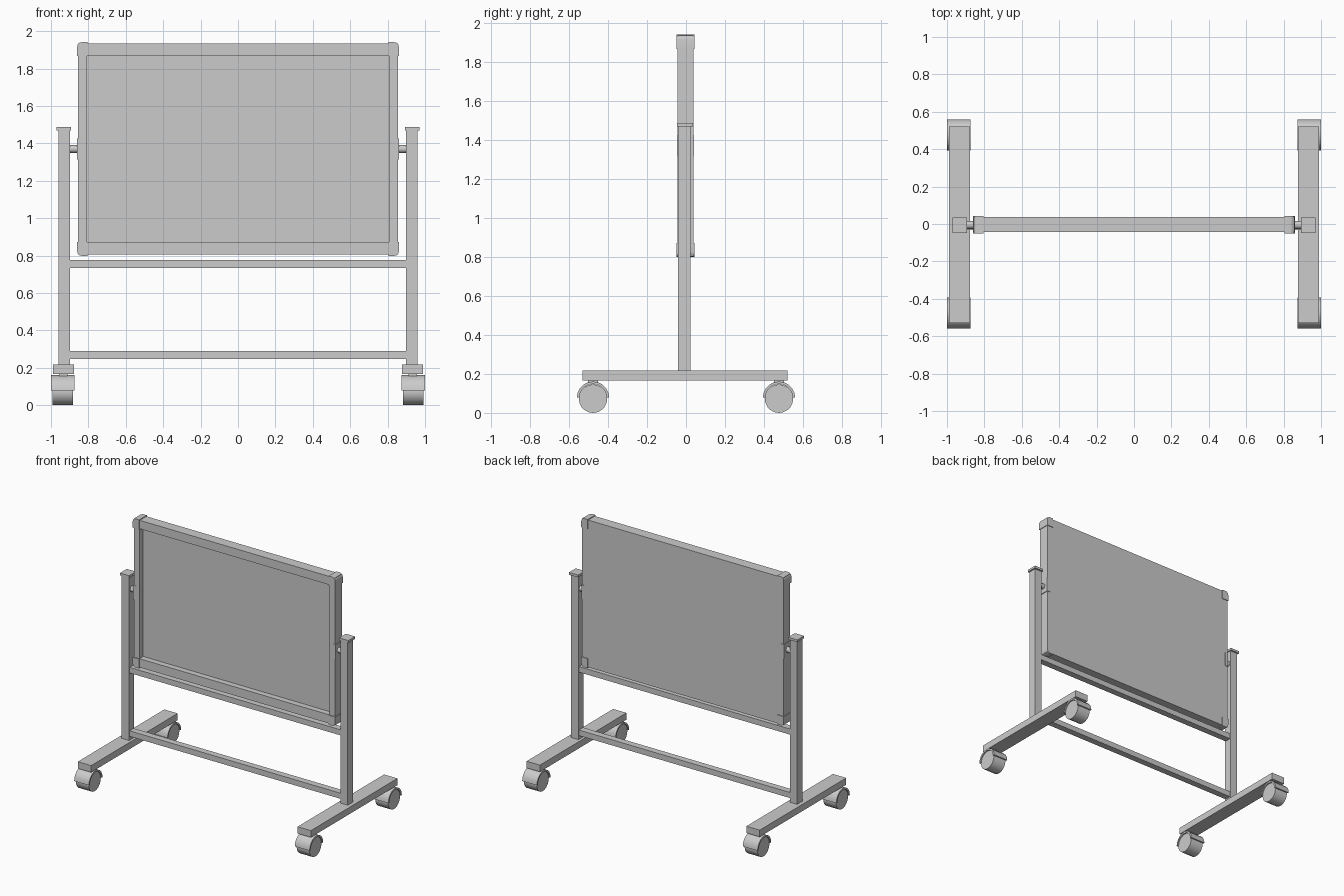
import bpy, bmesh, math
from mathutils import Matrix

if "Cube" in bpy.data.objects:
    bpy.data.objects.remove(bpy.data.objects["Cube"])


def finish(name, bm):
    bmesh.ops.recalc_face_normals(bm, faces=bm.faces)
    me = bpy.data.meshes.new(name)
    bm.to_mesh(me)
    bm.free()
    ob = bpy.data.objects.new(name, me)
    bpy.context.collection.objects.link(ob)
    return ob


def box_bm(x0, x1, y0, y1, z0, z1):
    bm = bmesh.new()
    bmesh.ops.create_cube(bm, size=1)
    bmesh.ops.scale(bm, vec=(x1 - x0, y1 - y0, z1 - z0), verts=bm.verts)
    bmesh.ops.translate(bm, vec=((x0 + x1) / 2, (y0 + y1) / 2, (z0 + z1) / 2), verts=bm.verts)
    return bm


def box(name, *size):
    return finish(name, box_bm(*size))


def cylinder_x(name, r, x0, x1, y, z, sides):
    bm = bmesh.new()
    bmesh.ops.create_cone(bm, cap_ends=True, segments=sides, radius1=r, radius2=r, depth=x1 - x0)
    bmesh.ops.rotate(bm, matrix=Matrix.Rotation(math.pi / 2, 3, 'Y'), verts=bm.verts)
    bmesh.ops.translate(bm, vec=((x0 + x1) / 2, y, z), verts=bm.verts)
    ob = finish(name, bm)
    smooth(ob)
    return ob


def extrude(name, points, direction):
    bm = bmesh.new()
    face = bm.faces.new([bm.verts.new(p) for p in points])
    ext = bmesh.ops.extrude_face_region(bm, geom=[face])
    bmesh.ops.translate(bm, vec=direction, verts=[v for v in ext['geom'] if isinstance(v, bmesh.types.BMVert)])
    return finish(name, bm)


def smooth(ob):
    bpy.ops.object.select_all(action='DESELECT')
    ob.select_set(True)
    bpy.context.view_layer.objects.active = ob
    bpy.ops.object.shade_smooth_by_angle(angle=math.radians(35))


# Board: flat back, recessed writing surface in front
bm = box_bm(-0.855, 0.855, -0.043, 0.038, 0.805, 1.935)
front = min(bm.faces, key=lambda f: f.calc_center_median().y)
bmesh.ops.inset_region(bm, faces=[front], thickness=0.05)
for v in front.verts:
    v.co.x = math.copysign(0.807, v.co.x)
    v.co.z = 1.87 if v.co.z > 1.37 else 0.872
ext = bmesh.ops.extrude_face_region(bm, geom=[front])
bmesh.ops.translate(bm, vec=(0, 0.045, 0), verts=[v for v in ext['geom'] if isinstance(v, bmesh.types.BMVert)])
if front.is_valid:
    bmesh.ops.delete(bm, geom=[front], context='FACES_ONLY')
finish("board", bm)

# Crossbars between the posts
box("upper_crossbar", -0.9, 0.9, -0.033, 0.017, 0.734, 0.777)
box("lower_crossbar", -0.9, 0.9, -0.033, 0.017, 0.247, 0.29)

for side, s in (("left", -1), ("right", 1)):
    def xs(a, b):
        return sorted((s * a, s * b))

    # Rounded corner caps of the board
    for level, t in (("top", 1), ("bottom", -1)):
        r, cx, cz = 0.025, 0.86 - 0.025, 0.571 - 0.025
        prof = [(0.805, 0.498), (0.86, 0.498)]
        prof += [(cx + r * math.cos(a), cz + r * math.sin(a))
                 for a in (i * math.pi / 8 for i in range(5))]
        prof += [(0.805, 0.571)]
        cap = extrude(f"{side}_{level}_corner_cap",
                      [(s * x, -0.05, 1.37 + t * z) for x, z in prof], (0, 0.093, 0))
        smooth(cap)

    # Pivot bracket and axle
    box(f"{side}_pivot_bracket", *xs(0.835, 0.86), -0.046, 0.042, 1.315, 1.425)
    cylinder_x(f"{side}_pivot_axle", 0.021, *xs(0.855, 0.9), -0.005, 1.37, 16)

    # Post, its cap, and the foot
    box(f"{side}_post", *xs(0.898, 0.96), -0.04, 0.023, 0.21, 1.475)
    box(f"{side}_post_cap", *xs(0.892, 0.97), -0.047, 0.035, 1.47, 1.488)
    box(f"{side}_foot", *xs(0.877, 0.99), -0.53, 0.52, 0.166, 0.218)

    # Casters: wheel, half-round hood and stem
    for end, y in (("front", -0.477), ("back", 0.477)):
        n = f"{side}_{end}"
        cylinder_x(f"{n}_wheel", 0.073, *xs(0.883, 0.992), y, 0.073, 20)
        arc = [i * math.pi / 10 for i in range(11)]
        pts = [(s * 0.875, y + 0.083 * math.cos(a), 0.078 + 0.083 * math.sin(a)) for a in arc]
        pts += [(s * 0.875, y + 0.07 * math.cos(a), 0.078 + 0.07 * math.sin(a)) for a in reversed(arc)]
        smooth(extrude(f"{n}_wheel_hood", pts, (s * 0.125, 0, 0)))
        box(f"{n}_caster_stem", *xs(0.912, 0.958), y - 0.025, y + 0.025, 0.15, 0.17)
